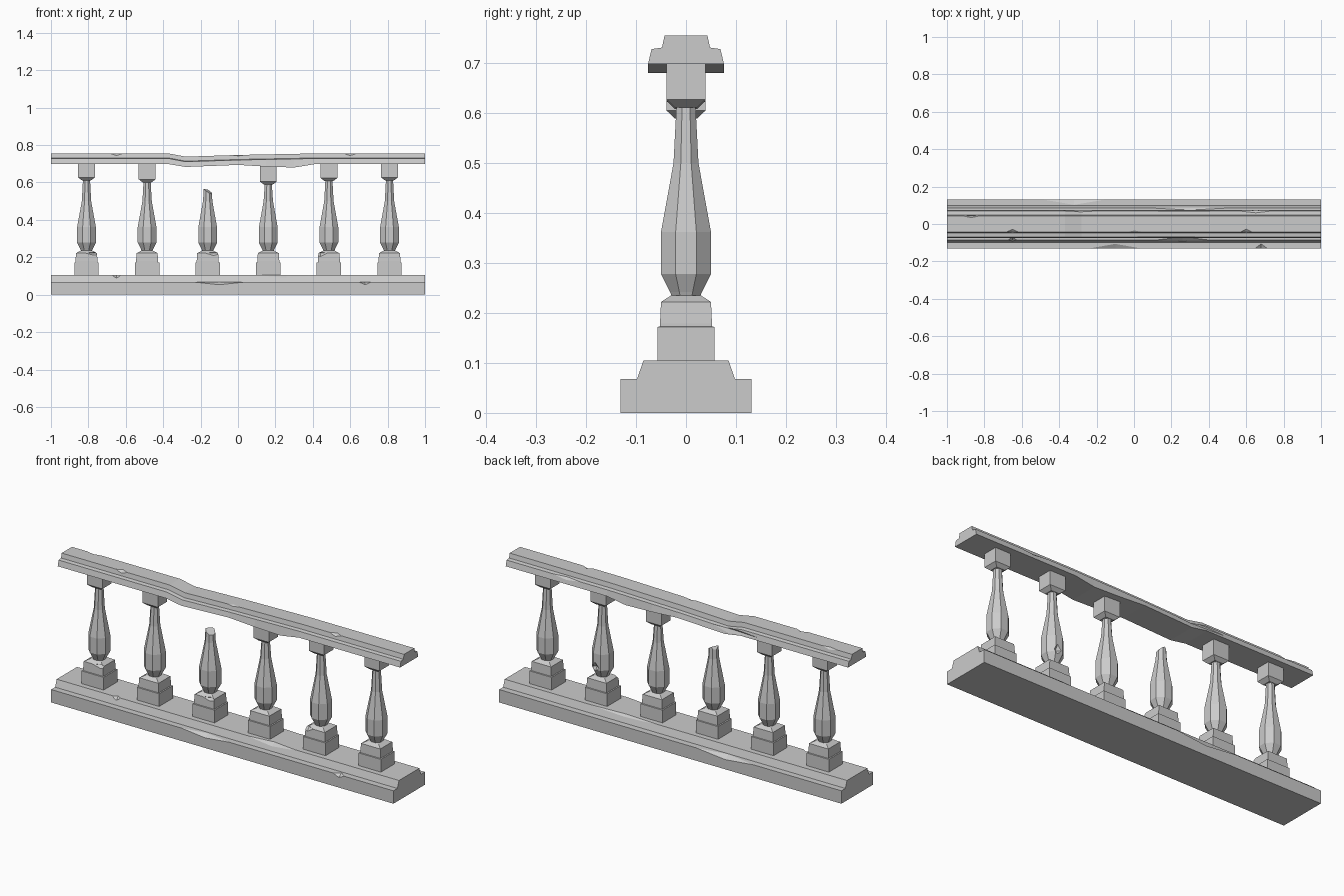
import bpy, bmesh, math
from mathutils import Vector

if "Cube" in bpy.data.objects:
    bpy.data.objects.remove(bpy.data.objects["Cube"])


def finish(name, bm):
    bmesh.ops.recalc_face_normals(bm, faces=bm.faces)
    me = bpy.data.meshes.new(name)
    bm.to_mesh(me)
    bm.free()
    ob = bpy.data.objects.new(name, me)
    bpy.context.collection.objects.link(ob)
    return ob


def loft(sections):
    """Skin a list of closed rings and cap both ends."""
    bm = bmesh.new()
    rings = [[bm.verts.new(p) for p in s] for s in sections]
    n = len(rings[0])
    for a, b in zip(rings, rings[1:]):
        for i in range(n):
            j = (i + 1) % n
            bm.faces.new((a[i], a[j], b[j], b[i]))
    bm.faces.new(rings[0])
    bm.faces.new(rings[-1])
    return bm


def turned(cx, profile, sides):
    """Stack polygon rings; profile rows are (half x, half y, z)."""
    k = 1 / math.cos(math.pi / sides)
    angles = [2 * math.pi * (i + 0.5) / sides for i in range(sides)]
    return loft([[(cx + hx * k * math.cos(a), hy * k * math.sin(a), z)
                  for a in angles] for hx, hy, z in profile])


def chip(ob, chips):
    """Cut octahedral chips, rows are (x, y, z, length, depth y, depth z)."""
    for x, y, z, l, dy, dz in chips:
        bm = bmesh.new()
        for v in ((l, 0, 0), (-l, 0, 0), (0, dy, 0), (0, -dy, 0), (0, 0, dz), (0, 0, -dz)):
            bm.verts.new(Vector((x, y, z)) + Vector(v))
        bmesh.ops.convex_hull(bm, input=bm.verts)
        cutter = finish("chip_cutter", bm)
        cutter.hide_render = True
        cutter.hide_set(True)
        mod = ob.modifiers.new("chip", 'BOOLEAN')
        mod.operation = 'DIFFERENCE'
        mod.solver = 'EXACT'
        mod.object = cutter


def mirrored(half):
    return half + [(-y, z) for y, z in reversed(half)]


# Stepped bottom plinth
base_half = [(0.131, 0), (0.131, 0.068), (0.098, 0.068), (0.085, 0.105)]
base = finish("base_plinth", loft([[(x, y, z) for y, z in mirrored(base_half)]
                                   for x in (-1, 1)]))
chip(base, [(-0.65, -0.088, 0.107, 0.03, 0.02, 0.02),
            (0.26, -0.087, 0.107, 0.17, 0.02, 0.02),
            (-0.1, -0.133, 0.070, 0.17, 0.03, 0.018),
            (0.68, -0.133, 0.070, 0.04, 0.03, 0.018),
            (-0.32, 0.133, 0.070, 0.2, 0.034, 0.02),
            (0.3, 0.087, 0.107, 0.28, 0.015, 0.012)])

# Handrail with a cracked, sagging middle: (x, top drop, bottom drop)
rail_half = [(0.076, 0.698), (0.069, 0.728), (0.048, 0.731), (0.043, 0.755)]
stations = [(-1, 0, 0), (-0.37, 0, 0), (-0.28, 0.017, 0.015), (0, 0.008, 0.004),
            (0.15, 0.005, 0.013), (0.3, 0.002, 0.018), (0.41, 0, 0), (1, 0, 0)]
rail = finish("handrail", loft([
    [(x, y, z - (b if z < 0.7 else t)) for y, z in mirrored(rail_half)]
    for x, t, b in stations]))
chip(rail, [(-0.65, -0.044, 0.757, 0.04, 0.018, 0.014),
            (0.6, -0.044, 0.757, 0.04, 0.02, 0.014),
            (-0.87, 0.044, 0.757, 0.06, 0.012, 0.012),
            (0.0, -0.044, 0.752, 0.08, 0.02, 0.010),
            (0.65, 0.071, 0.730, 0.12, 0.012, 0.012),
            (-0.3, 0.074, 0.712, 0.2, 0.010, 0.02)])

# Balusters: (x, cap drop); None marks the broken one
pedestal = [(0.065, 0.057, 0.10), (0.065, 0.057, 0.172), (0.059, 0.052, 0.173),
            (0.059, 0.052, 0.179), (0.056, 0.050, 0.222), (0.032, 0.030, 0.235)]
pedestal_chips = {0: (-0.77, -0.052, 0.222, 0.05, 0.02, 0.012),
                  2: (-0.13, -0.052, 0.222, 0.05, 0.014, 0.014),
                  4: (0.44, -0.052, 0.222, 0.04, 0.018, 0.02)}
for i, drop in enumerate((0, 0.010, None, 0.022, 0.003, 0)):
    x = -0.81 + i * 0.324
    d = drop or 0

    # Square pedestal block
    foot = finish("baluster_pedestal", turned(x, pedestal, 4))
    if i in pedestal_chips:
        chip(foot, [pedestal_chips[i]])

    # Eight-sided vase shaft
    rows = [(0.027, 0.23), (0.032, 0.242), (0.050, 0.278), (0.050, 0.362),
            (0.025, 0.50), (0.019, 0.615 - d)]
    bm = turned(x, [(r, r, z) for r, z in rows], 8)
    if drop is None:
        # Jagged broken top
        for co, no in (((x, 0, 0.555), (0.6, -0.3, 1)), ((x - 0.015, 0, 0.565), (-0.7, 0.5, 0.6))):
            bmesh.ops.bisect_plane(bm, geom=bm.verts[:] + bm.edges[:] + bm.faces[:],
                                   plane_co=co, plane_no=no, clear_outer=True)
            bmesh.ops.holes_fill(bm, edges=[e for e in bm.edges if e.is_boundary])
    shaft = finish("baluster_shaft", bm)
    if i == 4:
        chip(shaft, [(x + 0.01, 0.052, 0.29, 0.025, 0.018, 0.03)])

    # Square capital block under the rail
    if drop is not None:
        top = 0.69 if i == 3 else 0.70
        finish("baluster_capital", turned(x, [
            (0.024, 0.022, 0.611 - d), (0.045, 0.039, 0.627 - d), (0.045, 0.039, top)], 4))
